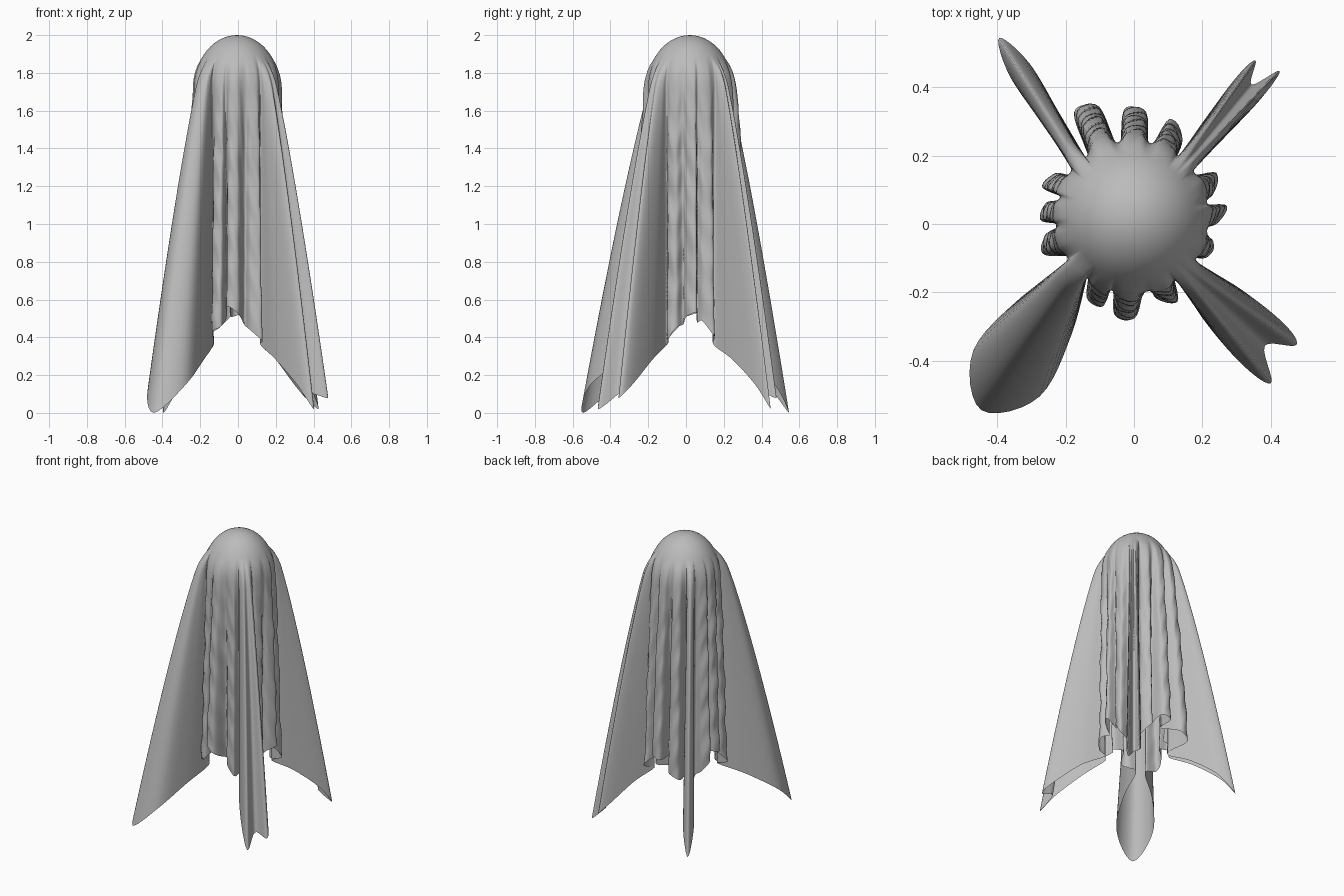
import bpy, bmesh, math, random
from mathutils import Vector

random.seed(7)
cube = bpy.data.objects.get("Cube")
if cube:
    bpy.data.objects.remove(cube)

CENTRE = Vector((-0.005, 0.02))
RADIUS, CAP, SHOULDER = 0.227, 0.28, 1.72
STEPS, CAP_ROWS, DROP_ROWS = 6, 14, 60

mat = bpy.data.materials.new("grey_cloth")
mat.use_nodes = True
grey = (0.5, 0.5, 0.5, 1)
mat.diffuse_color = grey
mat.node_tree.nodes["Principled BSDF"].inputs["Base Color"].default_value = grey


def ray(deg):
    a = math.radians(deg)
    return Vector((math.cos(a), math.sin(a)))


def control(deg, point, hem, pleat):
    """Direction on the head, floor position, hem height, pleat share."""
    d = ray(deg)
    return (d.x, d.y, point.x, point.y, hem, pleat)


def corner_fold(deg, tip, width, spread, tips):
    """Hanging cloth corner: neck, belly, one or two tips, belly, neck."""
    neck = CENTRE + ray(deg) * 0.2
    axis = tip - neck
    side = Vector((-axis.y, axis.x)).normalized()
    half = [(0, 0.025, 0.36, 1), (0.4, width * 0.8, 0.28, 0.8), (0.8, width, 0.15, 0.5)]
    if tips == 2:
        end = [(1, -width * 0.75, 0.02, -0.25), (0.82, 0, 0.1, 0), (0.97, width * 0.75, 0.08, 0.25)]
    else:
        end = [(1, 0, 0.0, 0)]
    outline = [(f, -w, h, -s) for f, w, h, s in half] + end + half[::-1]
    return [control(deg + s * spread, neck + axis * f + side * w, h, 0)
            for f, w, h, s in outline]


def pleated_side(start, stop, reaches):
    """Broad rounded pleats with pinched valleys between two corners."""
    step = (stop - start) / len(reaches)
    row = []
    for i, reach in enumerate(reaches):
        middle = start + step * (i + 0.5) + random.uniform(-3, 3)
        # valley, then the two shoulders of the crest
        parts = [(-0.5, -0.5, 0.195), (-0.2, -0.27, reach - 0.02), (0.2, 0.25, reach)]
        for on_head, on_floor, r in parts:
            s = (i + 0.5 + on_head) / len(reaches)
            hem = 0.36 + 0.19 * (1 - abs(2 * s - 1)) + random.uniform(-0.02, 0.04)
            r += random.uniform(-0.015, 0.015)
            row.append(control(middle + on_head * step,
                               CENTRE + ray(middle + on_floor * step) * r, hem, 1))
    return row[1:]


# Corners counterclockwise: angle, tip, half width, spread, tips, pleat reaches of the next side
corners = [
    (-45, (0.45, -0.42), 0.09, 12, 2, (0.265, 0.28, 0.27)),
    (45, (0.4, 0.475), 0.05, 9, 2, (0.31, 0.35, 0.38)),
    (135, (-0.395, 0.545), 0.036, 8, 1, (0.28, 0.275, 0.28)),
    (223, (-0.447, -0.545), 0.125, 11, 1, (0.28, 0.32, 0.28)),
]
outline = []
for i, (deg, tip, width, spread, tips, reaches) in enumerate(corners):
    after = corners[(i + 1) % 4]
    outline += corner_fold(deg, Vector(tip), width, spread, tips)
    gap = (after[0] - deg) % 360
    outline += pleated_side(deg + spread, deg + gap - after[3], reaches)


def smooth_loop(points):
    """Catmull-Rom through a closed loop of control tuples."""
    n = len(points)
    for i in range(n):
        quad = [points[(i + k) % n] for k in (-1, 0, 1, 2)]
        for j in range(STEPS):
            t = j / STEPS
            yield [b + 0.5 * t * (c - a + t * (2 * a - 5 * b + 4 * c - d + t * (3 * (b - c) + d - a)))
                   for a, b, c, d in zip(*quad)]


def cloth_point(col, row):
    dx, dy, px, py, hem, pleat = col
    r, z = RADIUS, SHOULDER
    if row <= CAP_ROWS:
        phi = math.pi / 2 * row / CAP_ROWS
        r, z = RADIUS * math.sin(phi), SHOULDER + CAP * math.cos(phi)
    else:
        z += (hem - z) * (row - CAP_ROWS) / DROP_ROWS
    head = CENTRE + Vector((dx, dy)).normalized() * r
    drop = max(0, (1.87 - z) / 1.87)
    p = head.lerp(Vector((px, py)), drop ** (0.82 - 0.1 * pleat))
    # irregular crumple in the pleats
    wave = math.sin(z * 31 + px * 60) + math.sin(z * 13 + py * 50)
    p += (p - CENTRE).normalized() * 0.003 * pleat * min(1, drop * 4) * wave
    return p.to_3d() + Vector((0, 0, z))


# Draped sheet
bm = bmesh.new()
top = bm.verts.new((CENTRE.x, CENTRE.y, SHOULDER + CAP))
columns = [[bm.verts.new(cloth_point(c, k)) for k in range(1, CAP_ROWS + DROP_ROWS + 1)]
           for c in smooth_loop(outline)]
for a, b in zip(columns, columns[1:] + columns[:1]):
    bm.faces.new((top, a[0], b[0]))
    for k in range(len(a) - 1):
        bm.faces.new((a[k], a[k + 1], b[k + 1], b[k]))
for f in bm.faces:
    f.smooth = True
mesh = bpy.data.meshes.new("draped_sheet")
bm.to_mesh(mesh)
bm.free()
mesh.materials.append(mat)
sheet = bpy.data.objects.new("draped_sheet", mesh)
bpy.context.collection.objects.link(sheet)
